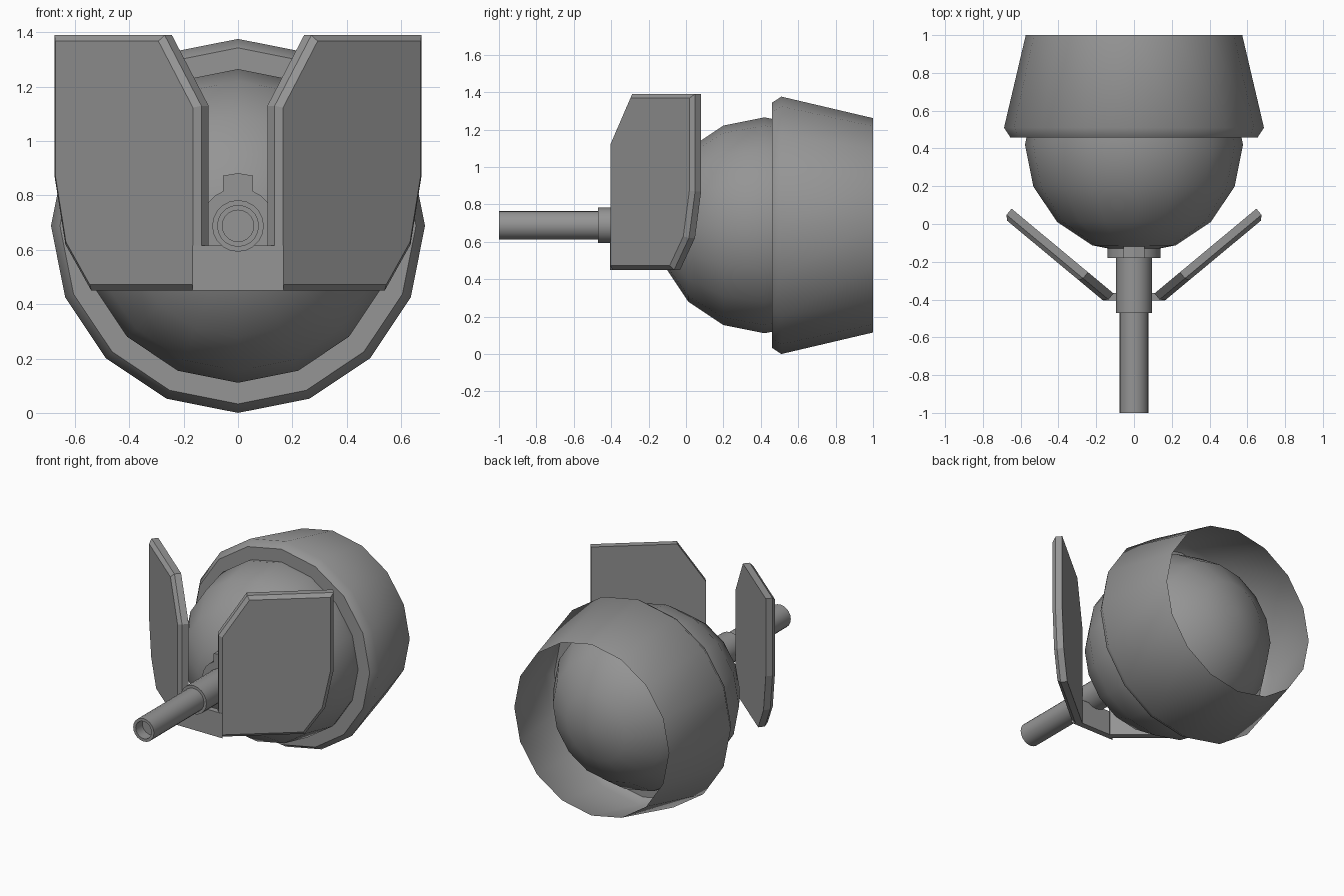
import bpy, bmesh, math
from mathutils import Vector

if "Cube" in bpy.data.objects:
    bpy.data.objects.remove(bpy.data.objects["Cube"])

CZ = 0.688  # height of the main axis, which runs along y
dark = bpy.data.materials.new("dark_metal")
dark.diffuse_color = (0.3, 0.3, 0.3, 1)
dark.use_nodes = True
dark.node_tree.nodes["Principled BSDF"].inputs["Base Color"].default_value = dark.diffuse_color


def finish(name, bm, smooth=0):
    bmesh.ops.recalc_face_normals(bm, faces=bm.faces)
    me = bpy.data.meshes.new(name)
    bm.to_mesh(me)
    bm.free()
    me.materials.append(dark)
    ob = bpy.data.objects.new(name, me)
    bpy.context.collection.objects.link(ob)
    if smooth:
        bpy.ops.object.select_all(action='DESELECT')
        ob.select_set(True)
        bpy.context.view_layer.objects.active = ob
        bpy.ops.object.shade_smooth_by_angle(angle=math.radians(smooth))
    return ob


def lathe(name, profile, sides, smooth=32):
    """Turn (y, radius) points about the main axis; radius 0 closes the end."""
    bm = bmesh.new()
    rings = []
    for y, r in profile:
        if r == 0:
            rings.append([bm.verts.new((0, y, CZ))] * sides)
            continue
        rings.append([bm.verts.new((r * math.cos(2 * math.pi * i / sides), y,
                                    CZ + r * math.sin(2 * math.pi * i / sides)))
                      for i in range(sides)])
    for a, b in zip(rings, rings[1:]):
        for i in range(sides):
            j = (i + 1) % sides
            bm.faces.new(dict.fromkeys((a[i], a[j], b[j], b[i])))
    return finish(name, bm, smooth)


def prism(name, points, offset):
    """Extrude a planar outline by an offset vector."""
    bm = bmesh.new()
    face = bm.faces.new([bm.verts.new(p) for p in points])
    new = bmesh.ops.extrude_face_region(bm, geom=[face], use_keep_orig=True)
    bmesh.ops.translate(bm, vec=offset,
                        verts=[v for v in new['geom'] if isinstance(v, bmesh.types.BMVert)])
    return finish(name, bm)


# Ball housing: 16 x 8 sphere with its poles on the y axis
R = 0.577
lathe("ball_housing",
      [(0.42 - R * math.cos(k * math.pi / 8), R * math.sin(k * math.pi / 8) if 0 < k < 8 else 0)
       for k in range(9)], 16)

# Open tapered drum around the back of the ball
lathe("rear_drum", [(0.459, 0.56), (0.459, 0.655), (0.51, 0.688), (1.0, 0.573)], 16, 50)

# Barrel with a shallow bore, sleeve and collar
lathe("barrel", [(-0.40, 0), (-0.40, 0.077), (-1.0, 0.077), (-1.0, 0.058),
                 (-0.93, 0.058), (-0.93, 0)], 20)
lathe("barrel_sleeve", [(-0.10, 0), (-0.10, 0.095), (-0.47, 0.095), (-0.47, 0)], 20)
lathe("barrel_collar", [(-0.10, 0), (-0.10, 0.14), (-0.18, 0.14), (-0.18, 0)], 20)
prism("collar_tab", [(x, -0.18, z) for x, z in
                     ((-0.055, 0.78), (0.055, 0.78), (0.055, 0.873), (0, 0.882), (-0.055, 0.873))],
      (0, 0.08, 0))

# Angled shield plates with a chamfered front face, mirrored
d = Vector((0.77, 0.64, 0)).normalized()
n = Vector((d.y, -d.x, 0))
outline = [(0.135, 0.45), (0.54, 0.45), (0.635, 0.62), (0.675, 0.87),
           (0.675, 1.39), (0.27, 1.39), (0.135, 1.13)]
bm = bmesh.new()
origin = Vector((0.135, -0.40, 0))
WALL, CHAMFER = 0.042, 0.022
front = [bm.verts.new(origin + d * ((x - 0.135) / d.x) + Vector((0, 0, z))) for x, z in outline]
back = [bm.verts.new(v.co - n * WALL) for v in front]
for i in range(len(front)):
    j = (i + 1) % len(front)
    bm.faces.new((front[i], back[i], back[j], front[j]))
bm.faces.new(back[::-1])
face = bm.faces.new(front)
bmesh.ops.recalc_face_normals(bm, faces=bm.faces)
bmesh.ops.inset_region(bm, faces=[face], thickness=CHAMFER, depth=CHAMFER, use_even_offset=True)
plate = finish("shield_plates", bm)
plate.modifiers.new("mirror", 'MIRROR')

# Bridge joining the two plates under the barrel
prism("shield_bridge", [(-0.167, -0.405, 0.45), (0.167, -0.405, 0.45),
                        (0.11, -0.365, 0.45), (-0.11, -0.365, 0.45)], (0, 0, 0.165))
